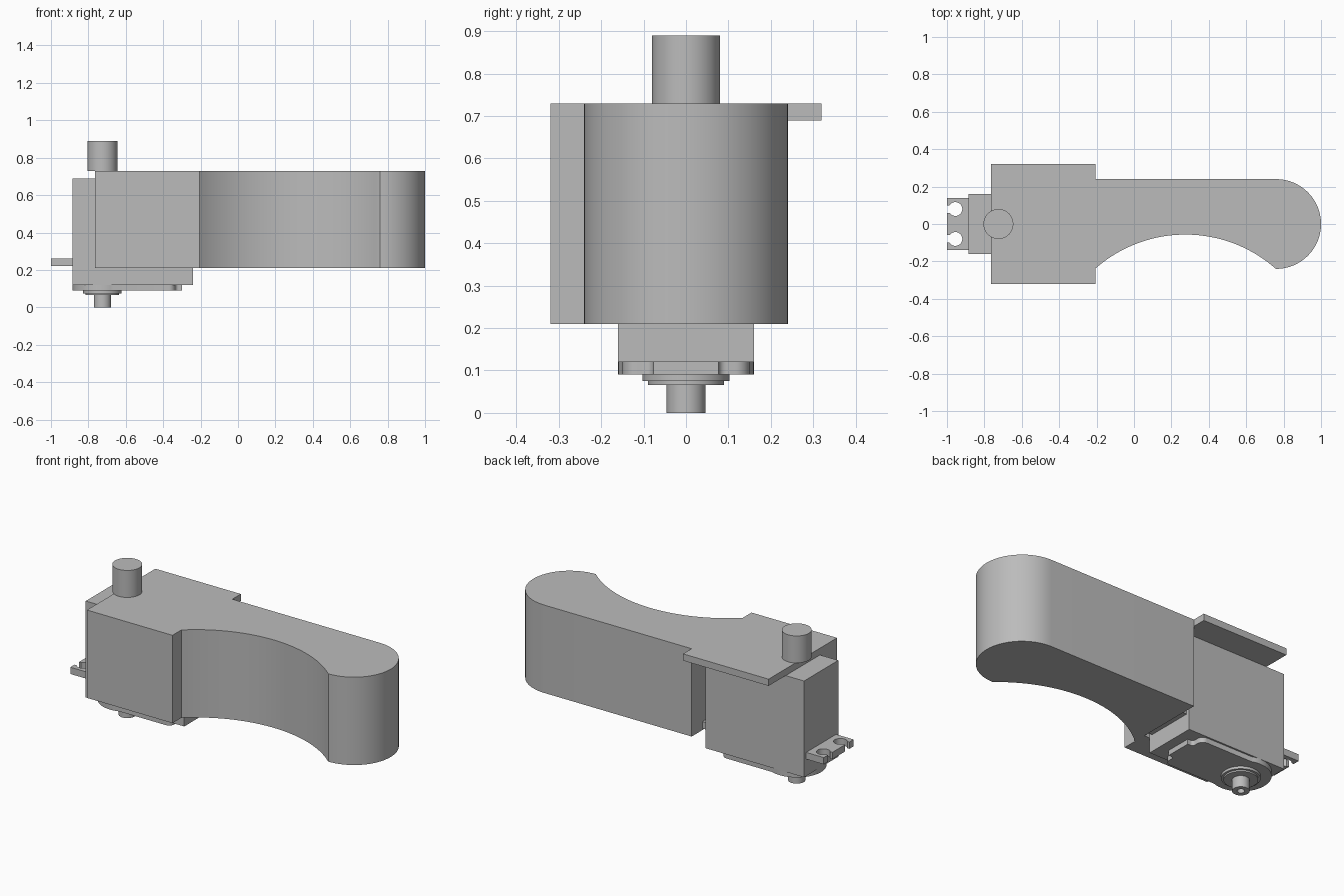
import bpy, bmesh
from math import pi, cos, sin, atan2, hypot

cube = bpy.data.objects.get("Cube")
if cube:
    bpy.data.objects.remove(cube, do_unlink=True)

grey = bpy.data.materials.new("plain grey")
grey.use_nodes = True
grey.diffuse_color = (0.5, 0.5, 0.5, 1)
grey.node_tree.nodes["Principled BSDF"].inputs["Base Color"].default_value = (0.5, 0.5, 0.5, 1)


def arc(cx, cy, r, a0, a1, n=24):
    return [(cx + r * cos(a0 + (a1 - a0) * i / n),
             cy + r * sin(a0 + (a1 - a0) * i / n)) for i in range(n + 1)]


def prism(name, outline, z0, z1):
    """Extrude a flat outline upward from z0 to z1."""
    bm = bmesh.new()
    face = bm.faces.new([bm.verts.new((x, y, z0)) for x, y in outline])
    top = bmesh.ops.extrude_face_region(bm, geom=[face])["geom"]
    bmesh.ops.translate(bm, vec=(0, 0, z1 - z0),
                        verts=[v for v in top if isinstance(v, bmesh.types.BMVert)])
    bmesh.ops.recalc_face_normals(bm, faces=bm.faces)
    mesh = bpy.data.meshes.new(name)
    bm.to_mesh(mesh)
    bm.free()
    mesh.materials.append(grey)
    obj = bpy.data.objects.new(name, mesh)
    bpy.context.collection.objects.link(obj)
    return obj


def box(name, x0, x1, y0, y1, z0, z1):
    return prism(name, [(x0, y0), (x1, y0), (x1, y1), (x0, y1)], z0, z1)


def disc(name, r, z0, z1):
    return prism(name, arc(AXIS, 0, r, 0, 2 * pi, 48)[:-1], z0, z1)


def cut(obj, cutter):
    mod = obj.modifiers.new("cut", "BOOLEAN")
    mod.operation = "DIFFERENCE"
    mod.solver = "EXACT"
    mod.object = cutter
    bpy.ops.object.select_all(action="DESELECT")
    bpy.context.view_layer.objects.active = obj
    obj.select_set(True)
    bpy.ops.object.modifier_apply(modifier=mod.name)
    bpy.data.objects.remove(cutter, do_unlink=True)


AXIS = -0.725          # x of the turning axis
X0, X1 = -0.765, -0.205  # ends of the motor housing
parts = []

# Arm: housing block, straight back, rounded tip and scooped front
hx, hy = 0.275, -0.785
reach = hypot(0.48, 0.548)
a = atan2(0.548, 0.48)
outline = [(X0, -0.32), (X1, -0.32)]
outline += arc(hx, hy, reach, pi - a, a, 40)
outline += arc(0.76, 0, 0.24, -pi / 2, pi / 2, 32)
outline += [(X1, 0.24), (X1, 0.32), (X0, 0.32)]
arm = prism("arm", outline, 0.21, 0.73)
cut(arm, box("pocket_cutter", -1.1, X1, -0.16, 0.5, 0, 0.69))
parts.append(arm)

# Pivot pin on top
parts.append(disc("pivot_pin", 0.08, 0.73, 0.89))

# Motor body
parts.append(box("motor_body", -0.885, -0.24, -0.16, 0.16, 0.12, 0.69))

# Mounting tabs with keyhole notches, mirrored about the body centre
mid = (-0.885 - 0.24) / 2
notch = [(-1, 0.12)]
for y in (0.08, -0.08):
    notch += [(-1, y + 0.02)] + arc(-0.955, y, 0.037, pi - 0.57, -pi + 0.57, 24) + [(-1, y - 0.02)]
tab = [(-0.885, -0.14), (-0.885, 0.14), (-1, 0.14)] + notch[1:] + [(-1, -0.14)]
parts.append(prism("outer_mounting_tab", tab, 0.22, 0.26))
parts.append(prism("inner_mounting_tab", [(2 * mid - x, y) for x, y in tab], 0.22, 0.26))

# Gear cover: round about the shaft, with a stepped wavy nose
half = arc(-0.37, 0.115, 0.035, pi / 2, 0, 8) + arc(-0.317, 0.095, 0.018, pi, 1.5 * pi, 6)
half += [(-0.3, 0.077)]
side = arc(AXIS, 0, 0.16, pi, 1.22, 24) + half
cover = side + [(x, -y) for x, y in reversed(side[1:])]
parts.append(prism("gear_cover", cover, 0.09, 0.12))

# Output shaft with its collars and screw hole
parts.append(disc("large_collar", 0.103, 0.075, 0.09))
parts.append(disc("small_collar", 0.09, 0.066, 0.075))
shaft = disc("output_shaft", 0.046, 0, 0.066)
cut(shaft, disc("screw_hole_cutter", 0.02, -0.05, 0.05))
parts.append(shaft)

# Smooth curved walls, keep edges crisp
bpy.ops.object.select_all(action="DESELECT")
for obj in parts:
    obj.select_set(True)
bpy.context.view_layer.objects.active = arm
bpy.ops.object.shade_smooth_by_angle(angle=0.5)
